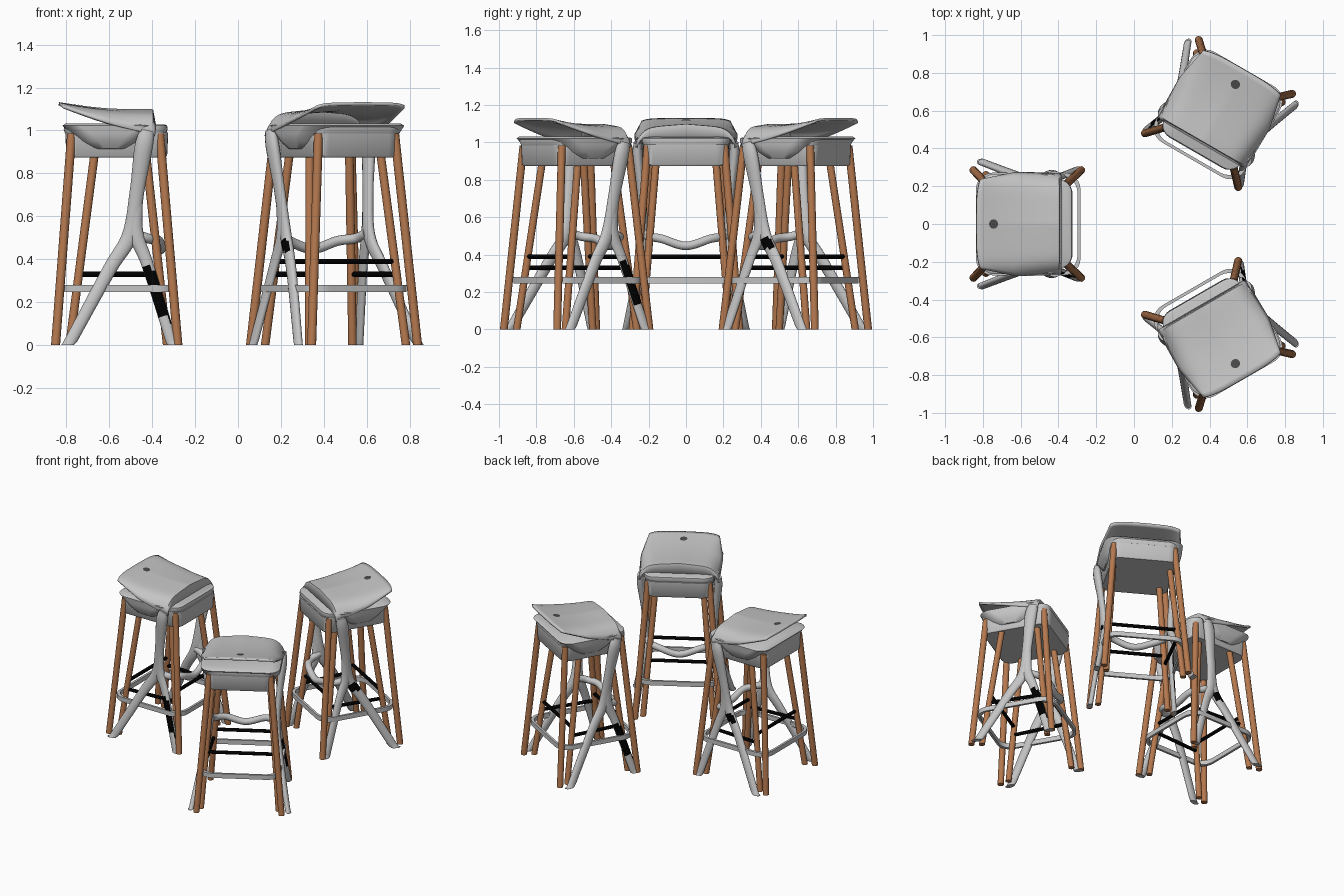
import bpy, bmesh, math
from mathutils import Vector

if "Cube" in bpy.data.objects:
    bpy.data.objects.remove(bpy.data.objects["Cube"])

PIVOT = 0.11   # x of the point the three stools stand around


def material(name, rgb):
    m = bpy.data.materials.new(name)
    m.diffuse_color = (*rgb, 1)
    m.use_nodes = True
    m.node_tree.nodes["Principled BSDF"].inputs["Base Color"].default_value = m.diffuse_color
    return m


GREY = material("light grey plastic", (0.56, 0.56, 0.56))
WOOD = material("brown wood", (0.46, 0.19, 0.078))
BLACK = material("black", (0, 0, 0))
DARK = material("dark grey", (0.07, 0.07, 0.07))


def finish(bm, name, mats, rule=None, solid=0):
    """Place the part three times, a third of a turn apart."""
    bmesh.ops.recalc_face_normals(bm, faces=bm.faces)
    for f in bm.faces:
        f.smooth = True
        if rule and rule(f.calc_center_median(), f.normal):
            f.material_index = 1
    me = bpy.data.meshes.new(name)
    bm.to_mesh(me)
    bm.free()
    me.set_sharp_from_angle(angle=math.radians(40))
    for m in mats:
        me.materials.append(m)
    for i, turn in enumerate((0, 120, -120)):
        ob = bpy.data.objects.new(f"{name}_{i + 1}", me)
        ob.location.x = PIVOT
        ob.rotation_euler.z = math.radians(turn)
        bpy.context.collection.objects.link(ob)
        if solid:
            mod = ob.modifiers.new("thickness", "SOLIDIFY")
            mod.thickness = solid
            mod.offset = 0


def skin(bm, rings, closed=False):
    """Bridge rings of points; cap the ends unless closed."""
    vs = [[bm.verts.new((p[0] - PIVOT, p[1], p[2])) for p in r] for r in rings]
    n = len(vs[0])
    pairs = list(zip(vs, vs[1:])) + ([(vs[-1], vs[0])] if closed else [])
    for a, b in pairs:
        for i in range(n):
            j = (i + 1) % n
            bm.faces.new((a[i], a[j], b[j], b[i]))
    if not closed:
        bm.faces.new(vs[0])
        bm.faces.new(vs[-1])


def spline(pts, steps):
    """Catmull-Rom through the points (x, y, z, radius)."""
    p = [Vector(q) for q in pts]
    p = [2 * p[0] - p[1]] + p + [2 * p[-1] - p[-2]]
    out = []
    for i in range(1, len(p) - 2):
        for k in range(steps):
            t = k / steps
            a, b, c, d = p[i - 1:i + 3]
            out.append(0.5 * (2 * b + (c - a) * t + (2 * a - 5 * b + 4 * c - d) * t * t
                              + (3 * b - a - 3 * c + d) * t ** 3))
    return out + [p[-2]]


def tube(name, pts, mats, steps=1, sides=16, rule=None, level=False, flat=1):
    path = spline(pts, steps) if steps > 1 else [Vector(q) for q in pts]
    bm = bmesh.new()
    rings = []
    for i, q in enumerate(path):
        c = Vector(q[:3])
        d = Vector(path[min(i + 1, len(path) - 1)][:3]) - Vector(path[max(i - 1, 0)][:3])
        if level:                       # ends cut parallel to the floor
            u, v = Vector((1, 0, 0)), Vector((0, 1, 0))
        else:
            u = d.cross(Vector((0.13, 0.02, 1)) if abs(d.z) < 0.8 * d.length
                        and flat == 1 else Vector((0, 1, 0))).normalized()
            v = d.cross(u).normalized() * flat
        ring = [c + q[3] * (u * math.cos(a) + v * math.sin(a))
                for a in (2 * math.pi * k / sides for k in range(sides))]
        rings.append([(p.x, p.y, max(p.z, 0)) for p in ring])
    skin(bm, rings)
    finish(bm, name, mats, rule)


def round_rect(cx, hx, hy, r, z, seg=6):
    pts = []
    for k, (sx, sy) in enumerate(((1, 1), (-1, 1), (-1, -1), (1, -1))):
        for i in range(seg + 1):
            a = math.pi / 2 * (k + i / seg)
            pts.append((cx + sx * (hx - r) + r * math.cos(a),
                        sy * (hy - r) + r * math.sin(a), z))
    return pts


def loft(name, cx, levels):
    bm = bmesh.new()
    skin(bm, [round_rect(cx, hx, hy, r, z) for z, hx, hy, r in levels])
    finish(bm, name, [GREY])


# Lower seat: apron with a slightly wider pad on top
loft("seat_apron", -0.565, [(0.875, 0.228, 0.217, 0.06), (0.883, 0.235, 0.224, 0.065),
                            (0.99, 0.24, 0.23, 0.07)])
loft("seat_pad", -0.57, [(0.985, 0.235, 0.228, 0.07), (1.005, 0.242, 0.235, 0.07),
                         (1.022, 0.24, 0.235, 0.07), (1.027, 0.23, 0.225, 0.06)])

# Bowl of the upper stool, bulging past the apron sides
loft("seat_bowl", -0.595, [(0.905, 0.08, 0.17, 0.07), (0.915, 0.115, 0.235, 0.09),
                           (0.95, 0.155, 0.258, 0.1), (0.985, 0.19, 0.266, 0.1),
                           (1.022, 0.222, 0.266, 0.08), (1.032, 0.21, 0.25, 0.07)])


# Saddle-shaped top shell, drooping at both sides, with a lip down at the front
def shell(s, t):
    x = -0.835 + 0.435 * s + 0.02 * (1 - s) * abs(t) ** 4
    y = t * (0.235 + 0.04 * min(1, 2.2 * s) - 0.01 * s)
    crest = 1.125 - 0.032 * s - 0.012 * math.sin(math.pi * s)
    droop = (0.015 + 0.095 * s) * (0.2 * abs(t) + 0.8 * t ** 8)
    return (x - PIVOT, y, crest - droop)


bm = bmesh.new()
NS, NT = 16, 32
grid = [[bm.verts.new(shell(i / NS, 2 * j / NT - 1)) for j in range(NT + 1)] for i in range(NS + 1)]
grid.append([bm.verts.new((v.co.x + 0.012, v.co.y, min(1.02, v.co.z - 0.01))) for v in grid[-1]])
for a, b in zip(grid, grid[1:]):
    for j in range(NT):
        bm.faces.new((a[j], b[j], b[j + 1], a[j + 1]))
finish(bm, "top_shell", [GREY], solid=0.014)

# Small dark spot on the shell
bm = bmesh.new()
bm.faces.new([bm.verts.new(Vector(shell(0.21 + 0.055 * math.cos(a), 0.1 * math.sin(a)))
                           + Vector((0, 0, 0.009)))
              for a in (math.pi * k / 8 for k in range(16))])
finish(bm, "shell_spot", [DARK])

for side, s in (("left", 1), ("right", -1)):
    # Round wooden legs: an outer and an inner set (x and y at foot, x and y at top)
    for end, (fx, tx), (ix, iy, jx, jy) in (
            ("back", (-0.85, -0.775), (-0.785, 0.26, -0.667, 0.19)),
            ("front", (-0.28, -0.365), (-0.33, 0.235, -0.43, 0.16))):
        tube(f"outer_wood_leg_{end}_{side}", [(fx, s * 0.285, 0, 0.021),
             (tx, s * 0.205, 0.985, 0.021)], [WOOD], level=True)
        tube(f"inner_wood_leg_{end}_{side}", [(ix, s * iy, 0, 0.02),
             (jx, s * jy, 0.9, 0.02)], [WOOD], level=True)

    # Black rods running front to back
    tube(f"side_rod_{side}", [(-0.74, s * 0.23, 0.33, 0.012), (-0.36, s * 0.21, 0.33, 0.012)],
         [BLACK])

    # Grey frame: stem into the back leg, then the front leg, each with a black patch
    joint = (lambda c, n: 0.43 < c.z < 0.49 and n.y > 0.3) if s > 0 else None
    patch = (lambda c, n: 0.12 < c.z < 0.36 and n.y < -0.6) if s < 0 else None
    tube(f"frame_back_leg_{side}", [(-0.42, s * 0.258, 1.0, 0.034), (-0.44, s * 0.258, 0.92, 0.042),
         (-0.47, s * 0.238, 0.72, 0.034), (-0.505, s * 0.225, 0.51, 0.036),
         (-0.60, s * 0.25, 0.35, 0.032), (-0.79, s * 0.322, 0.0, 0.028),
         (-0.80, s * 0.326, -0.02, 0.028)],
         [GREY, BLACK], 8, rule=joint, flat=0.65)
    tube(f"frame_front_leg_{side}", [(-0.47, s * 0.235, 0.68, 0.026), (-0.475, s * 0.228, 0.52, 0.034),
         (-0.42, s * 0.24, 0.37, 0.028), (-0.305, s * 0.285, 0.0, 0.026),
         (-0.299, s * 0.287, -0.02, 0.026)],
         [GREY, BLACK], 10, rule=patch, flat=0.65)

# Black rods running across
for end, x, y in (("back", -0.735, 0.23), ("front", -0.375, 0.205)):
    tube(f"cross_rod_{end}", [(x, -y, 0.39, 0.012), (x, y, 0.39, 0.012)], [BLACK])

# Dipped grey footrest joining the two frame sides
tube("frame_footrest", [(-0.49, -0.22, 0.52, 0.024), (-0.42, -0.2, 0.497, 0.023),
     (-0.37, -0.13, 0.485, 0.023), (-0.36, 0, 0.447, 0.023), (-0.37, 0.13, 0.485, 0.023),
     (-0.42, 0.2, 0.497, 0.023), (-0.49, 0.22, 0.52, 0.024)], [GREY], 6)

# Flat ring around the outer wooden legs
bm = bmesh.new()
skin(bm, [round_rect(-0.56, hx, hy, 0.09, z) for hx, hy, z in
          ((0.277, 0.272, 0.247), (0.277, 0.272, 0.28), (0.261, 0.256, 0.28), (0.261, 0.256, 0.247))],
     closed=True)
finish(bm, "foot_ring", [GREY])
